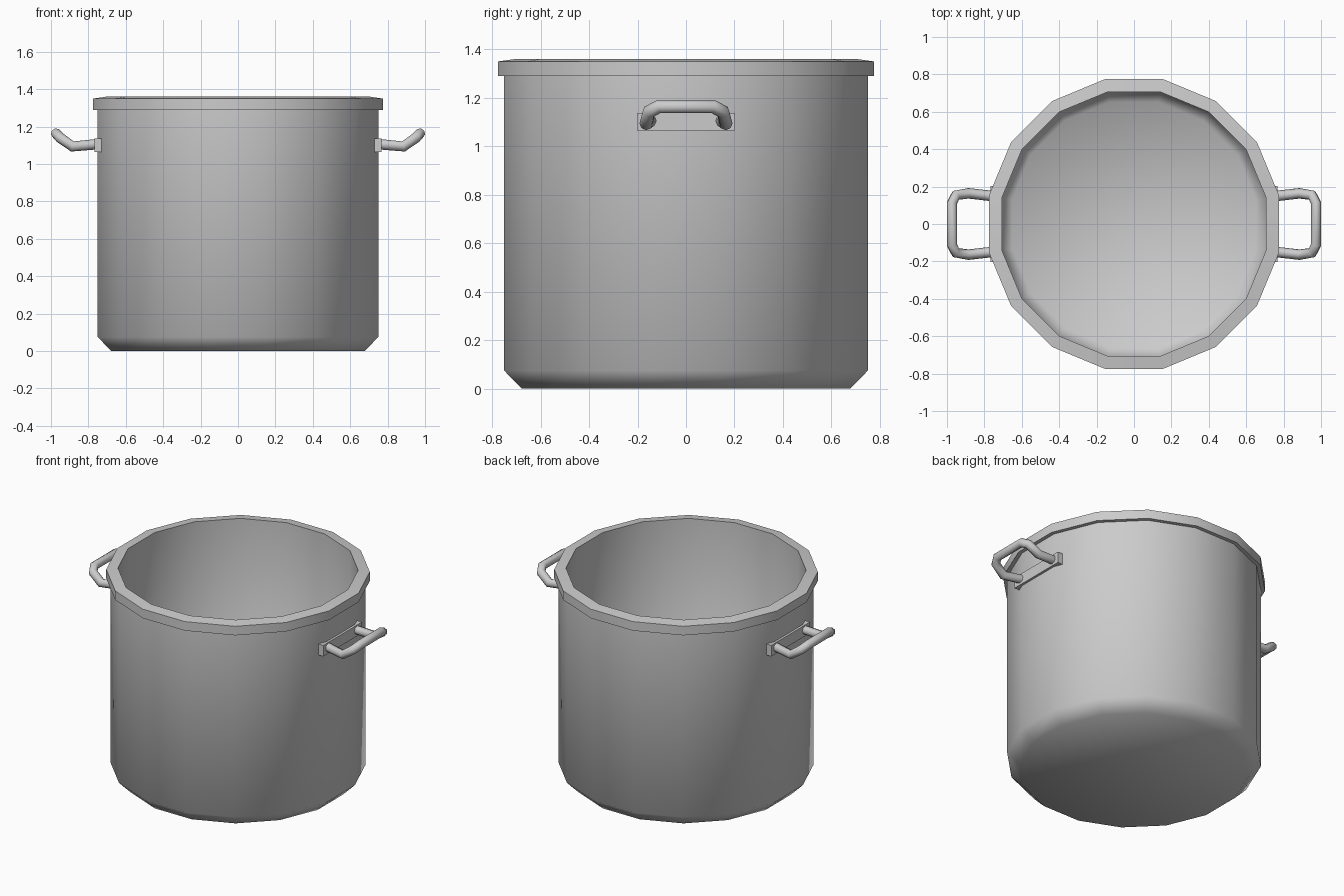
import bpy, bmesh, math

if "Cube" in bpy.data.objects:
    bpy.data.objects.remove(bpy.data.objects["Cube"])

SIDES = 16


def smooth(obj, angle):
    bpy.ops.object.select_all(action='DESELECT')
    obj.select_set(True)
    bpy.context.view_layer.objects.active = obj
    bpy.ops.object.shade_smooth_by_angle(angle=math.radians(angle))


def lathe(name, profile):
    """Revolve (corner radius, z) points; both ends are capped."""
    bm = bmesh.new()
    rings = []
    for r, z in profile:
        ring = []
        for i in range(SIDES):
            a = 2 * math.pi * (i + 0.5) / SIDES
            ring.append(bm.verts.new((r * math.cos(a), r * math.sin(a), z)))
        rings.append(ring)
    for lo, hi in zip(rings, rings[1:]):
        for i in range(SIDES):
            j = (i + 1) % SIDES
            bm.faces.new((lo[i], lo[j], hi[j], hi[i]))
    bm.faces.new(rings[0][::-1])
    bm.faces.new(rings[-1])
    mesh = bpy.data.meshes.new(name)
    bm.to_mesh(mesh)
    bm.free()
    obj = bpy.data.objects.new(name, mesh)
    bpy.context.collection.objects.link(obj)
    smooth(obj, 50)
    return obj


# Pot: outer base, wall, rim lip, then inner wall and floor
lathe("pot_body", [(0.69, 0), (0.765, 0.075), (0.765, 1.29), (0.79, 1.29),
                   (0.79, 1.35), (0.72, 1.36), (0.72, 0.095), (0.665, 0.04)])

# Half of the handle path, from the wall to the grip
half = [(0.745, 0.148, 1.107), (0.885, 0.164, 1.094),
        (0.953, 0.153, 1.142), (0.973, 0.112, 1.164)]
path = half + [(x, -y, z) for x, y, z in reversed(half)]

for side, s in (("right", 1), ("left", -1)):
    # Mounting plate
    bpy.ops.mesh.primitive_cube_add(size=1, location=(s * 0.748, 0, 1.101))
    plate = bpy.context.object
    plate.name = side + "_handle_plate"
    plate.scale = (0.036, 0.405, 0.073)

    # Bent tube handle
    cu = bpy.data.curves.new(side + "_handle", 'CURVE')
    cu.dimensions = '3D'
    cu.bevel_depth = 0.028
    cu.bevel_resolution = 2
    cu.use_fill_caps = True
    sp = cu.splines.new('POLY')
    sp.points.add(len(path) - 1)
    for p, (x, y, z) in zip(sp.points, path):
        p.co = (s * x, y, z, 1)
    handle = bpy.data.objects.new(side + "_handle", cu)
    bpy.context.collection.objects.link(handle)
    bpy.ops.object.select_all(action='DESELECT')
    handle.select_set(True)
    bpy.context.view_layer.objects.active = handle
    bpy.ops.object.convert(target='MESH')
    smooth(bpy.context.object, 60)
